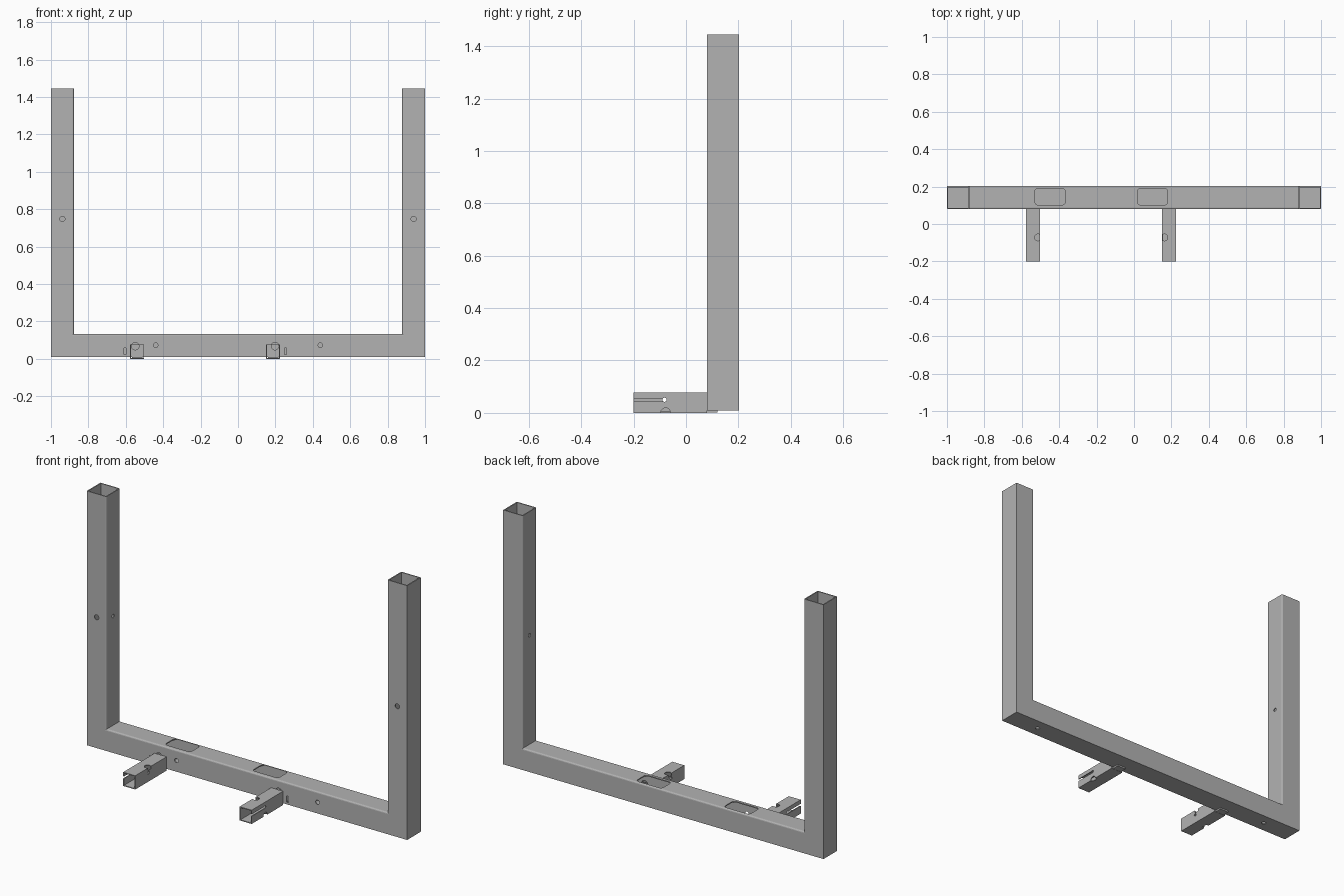
import bpy, bmesh, math
from mathutils import Matrix, Vector

cube = bpy.data.objects.get("Cube")
if cube:
    bpy.data.objects.remove(cube)

steel = bpy.data.materials.new("grey_steel")
steel.use_nodes = True
GREY = (0.45, 0.45, 0.45, 1)
steel.diffuse_color = GREY
steel.node_tree.nodes["Principled BSDF"].inputs["Base Color"].default_value = GREY


def finish(name, bm):
    bmesh.ops.recalc_face_normals(bm, faces=bm.faces)
    mesh = bpy.data.meshes.new(name)
    bm.to_mesh(mesh)
    bm.free()
    mesh.materials.append(steel)
    obj = bpy.data.objects.new(name, mesh)
    bpy.context.collection.objects.link(obj)
    return obj


def box(name, lo, hi):
    lo, hi = Vector(lo), Vector(hi)
    bm = bmesh.new()
    bmesh.ops.create_cube(bm, size=1, matrix=Matrix.Translation((lo + hi) / 2)
                          @ Matrix.Diagonal((*(hi - lo), 1)))
    return finish(name, bm)


def rod(name, centre, radius, length, axis):
    turn = {"X": Matrix.Rotation(math.pi / 2, 4, "Y"),
            "Y": Matrix.Rotation(math.pi / 2, 4, "X"), "Z": Matrix()}[axis]
    bm = bmesh.new()
    bmesh.ops.create_cone(bm, cap_ends=True, segments=20, radius1=radius, radius2=radius,
                          depth=length, matrix=Matrix.Translation(centre) @ turn)
    return finish(name, bm)


def cut(target, cutter):
    cutter.hide_render = True
    mod = target.modifiers.new("cut", "BOOLEAN")
    mod.object, mod.solver = cutter, "EXACT"
    bpy.context.view_layer.objects.active = target
    bpy.ops.object.modifier_apply(modifier=mod.name)
    bpy.data.objects.remove(cutter)


# Section sizes of the square tube frame
W, WALL, Z0, TOP = 0.122, 0.006, 0.01, 1.445
Y0, Y1 = 0.08, 0.202
YM, ZM, XP = (Y0 + Y1) / 2, Z0 + W / 2, 1 - W / 2


def u_prism(name, inset, top, bevel=0):
    """U outline in the xz plane, extruded along y."""
    a, b, z0, z1 = 1 - inset, 1 - W + inset, Z0 + inset, Z0 + W - inset
    half = [(a, z0), (a, top), (b, top), (b, z1)]
    outline = half + [(-x, z) for x, z in reversed(half)]
    bm = bmesh.new()
    face = bm.faces.new([bm.verts.new((x, Y0 + inset, z)) for x, z in outline])
    ext = bmesh.ops.extrude_face_region(bm, geom=[face])["geom"]
    moved = [g for g in ext if isinstance(g, bmesh.types.BMVert)]
    bmesh.ops.translate(bm, verts=moved, vec=(0, W - 2 * inset, 0))
    if bevel:
        bmesh.ops.recalc_face_normals(bm, faces=bm.faces)
        inner = [e for e in bm.edges
                 if all(abs(v.co.x) < b + 1e-4 and v.co.z > z1 - 1e-4 for v in e.verts)
                 and abs(e.verts[0].co.y - e.verts[1].co.y) < 1e-4
                 and not all(v.co.z > top - 1e-4 for v in e.verts)]
        bmesh.ops.bevel(bm, geom=inner, offset=bevel, segments=3, profile=0.5, affect="EDGES")
    return finish(name, bm)


# Hollow U frame: two posts and a cross beam
frame = u_prism("frame", 0, TOP, 0.008)
cut(frame, u_prism("bore", WALL, TOP + 0.1))

for s in (-1, 1):
    # Bolt holes in the front and inner walls of the posts and in the beam
    cut(frame, rod("hole", (s * XP, Y0, 0.748), 0.014, 0.04, "Y"))
    cut(frame, rod("hole", (s * (1 - W), YM, 0.748), 0.01, 0.04, "X"))
    cut(frame, rod("hole", (s * 0.44, Y0, 0.073), 0.012, 0.04, "Y"))
    cut(frame, rod("hole", (s * 0.8, YM, Z0), 0.012, 0.04, "Z"))

# Rounded access windows in the beam top
for x0, x1 in ((-0.53, -0.368), (0.018, 0.18)):
    bm = bmesh.new()
    bmesh.ops.create_cube(bm, size=1, matrix=Matrix.Translation(((x0 + x1) / 2, 0.146, Z0 + W))
                          @ Matrix.Diagonal((x1 - x0, 0.09, 0.05, 1)))
    upright = [e for e in bm.edges if abs(e.verts[0].co.z - e.verts[1].co.z) > 0.01]
    bmesh.ops.bevel(bm, geom=upright, offset=0.018, segments=4, profile=0.5, affect="EDGES")
    cut(frame, finish("window", bm))

# Bracket arms: open square tubes with a foot under the beam, mirrored left and right
for name, xc, s in (("right_arm", -0.539, -1), ("left_arm", 0.188, 1)):
    h, t, top = 0.0375, 0.005, 0.078
    cut(frame, box("slot", (xc + s * 0.06, 0.06, 0.022), (xc + s * 0.07, 0.1, 0.058)))
    cut(frame, rod("hole", (xc + s * 0.01, Y0, 0.068), 0.02, 0.04, "Y"))
    arm = box(name, (xc - h, -0.2, 0), (xc + h, Y0, top))
    cut(arm, box("bore", (xc - h + t, -0.3, t), (xc + h - t, 0.2, top - t)))
    # Side slot ending in a pin hole, plus corner notches
    side = xc + s * h
    cut(arm, box("slot", (side - 0.01, -0.3, 0.043), (side + 0.01, -0.085, 0.055)))
    cut(arm, rod("pin", (xc, -0.082, 0.05), 0.008, 0.2, "X"))
    cut(arm, rod("notch", (xc - s * (h - 0.012), -0.072, top), 0.018, 0.03, "Z"))
    cut(arm, rod("notch", (side, -0.078, 0), 0.019, 0.03, "X"))
    box(name + "_foot", (xc - h + 0.01, Y0 - 0.01, 0.001), (xc + h - 0.01, 0.12, 0.0095))
